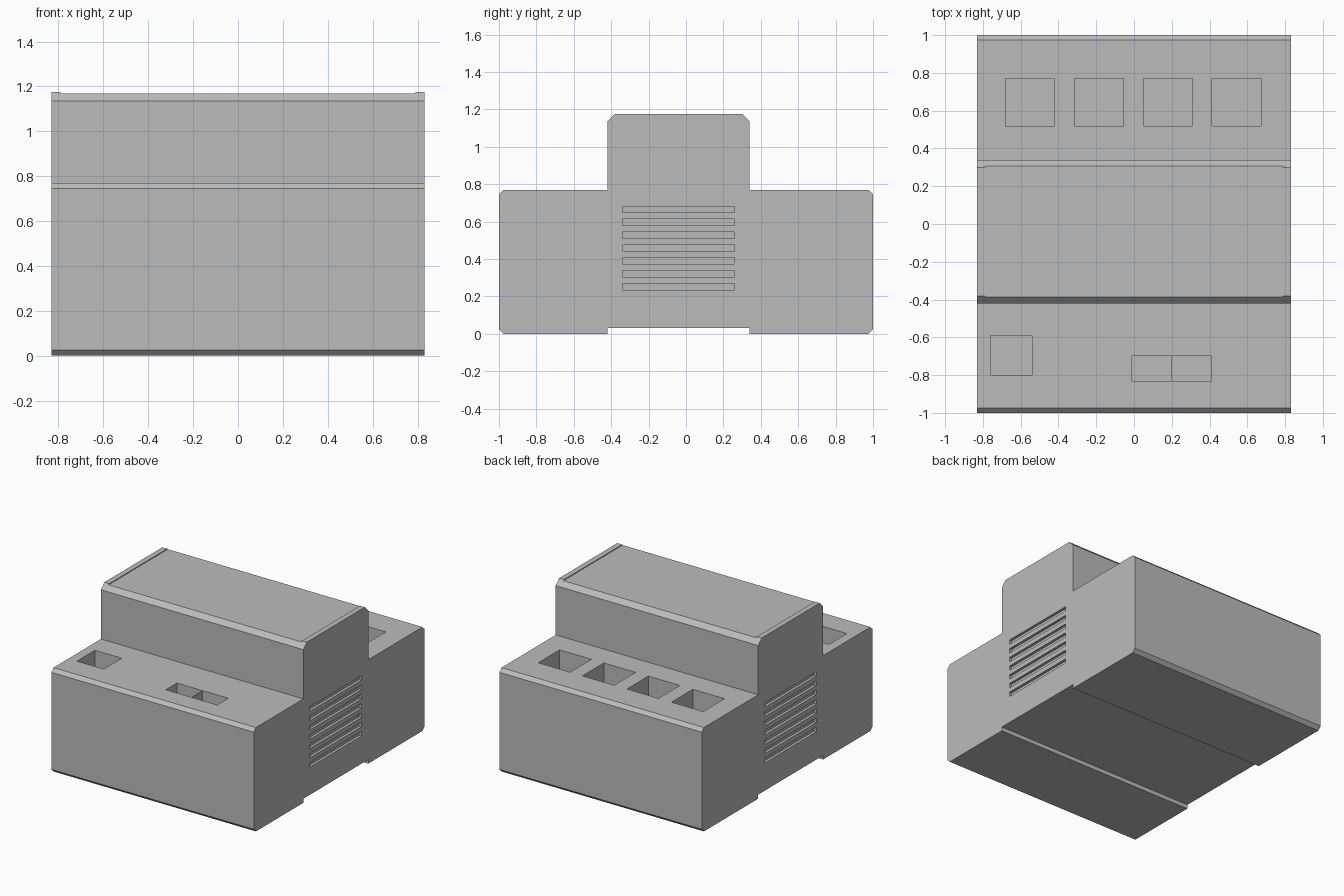
import bpy, bmesh
from mathutils import Matrix, Vector

cube = bpy.data.objects.get("Cube")
if cube:
    bpy.data.objects.remove(cube, do_unlink=True)

# Single grey plastic
GREY = (0.5, 0.5, 0.5, 1)
plastic = bpy.data.materials.new("grey plastic")
plastic.use_nodes = True
plastic.diffuse_color = GREY
plastic.node_tree.nodes["Principled BSDF"].inputs["Base Color"].default_value = GREY

HALF_W, SHELF, TOP = 0.83, 0.77, 1.175
TOWER_FRONT, TOWER_BACK = -0.42, 0.34


def make_object(name, bm):
    bmesh.ops.recalc_face_normals(bm, faces=bm.faces)
    mesh = bpy.data.meshes.new(name)
    bm.to_mesh(mesh)
    bm.free()
    mesh.materials.append(plastic)
    obj = bpy.data.objects.new(name, mesh)
    bpy.context.collection.objects.link(obj)
    return obj


def add_box(bm, low, high):
    low, high = Vector(low), Vector(high)
    place = Matrix.Translation((low + high) / 2) @ Matrix.Diagonal((*(high - low), 1))
    bmesh.ops.create_cube(bm, size=1, matrix=place)


# Housing: stepped side profile with chamfered corners, extruded across the width
c, t = 0.025, 0.04
profile = [
    (-1 + c, 0), (TOWER_FRONT, 0), (TOWER_FRONT, 0.03), (TOWER_BACK, 0.03),
    (TOWER_BACK, 0), (1 - c, 0), (1, c), (1, SHELF - c), (1 - c, SHELF),
    (TOWER_BACK, SHELF), (TOWER_BACK, TOP - t), (TOWER_BACK - t, TOP),
    (TOWER_FRONT + t, TOP), (TOWER_FRONT, TOP - t), (TOWER_FRONT, SHELF),
    (-1 + c, SHELF), (-1, SHELF - c), (-1, c),
]
bm = bmesh.new()
side = bm.faces.new([bm.verts.new((-HALF_W, y, z)) for y, z in profile])
end = bmesh.ops.extrude_face_region(bm, geom=[side])
bmesh.ops.translate(bm, vec=(2 * HALF_W, 0, 0),
                    verts=[v for v in end["geom"] if isinstance(v, bmesh.types.BMVert)])
housing = make_object("housing", bm)

cuts = bmesh.new()

# Shallow label recess on the tower top
add_box(cuts, (-0.79, -0.6, TOP - 0.006), (0.79, 0.6, TOP + 0.1))

# Sockets in the shelves: x range, y range
sockets = [(x, x + 0.26, 0.52, 0.77) for x in (-0.68, -0.315, 0.05, 0.412)]
sockets += [(-0.76, -0.54, -0.80, -0.59),
            (-0.01, 0.199, -0.83, -0.70), (0.201, 0.41, -0.83, -0.70)]
for x0, x1, y0, y1 in sockets:
    add_box(cuts, (x0, y0, SHELF - 0.25), (x1, y1, SHELF + 0.1))

# Ventilation slots on both sides
for i in range(7):
    z = 0.235 + i * 0.0688
    for s in (-1, 1):
        inner, outer = s * (HALF_W - 0.02), s * (HALF_W + 0.1)
        add_box(cuts, (min(inner, outer), -0.34, z), (max(inner, outer), 0.26, z + 0.034))

cutter = make_object("opening_cutter", cuts)
cutter.hide_render = True
cutter.hide_set(True)

openings = housing.modifiers.new("openings", "BOOLEAN")
openings.operation = "DIFFERENCE"
openings.solver = "EXACT"
openings.object = cutter
